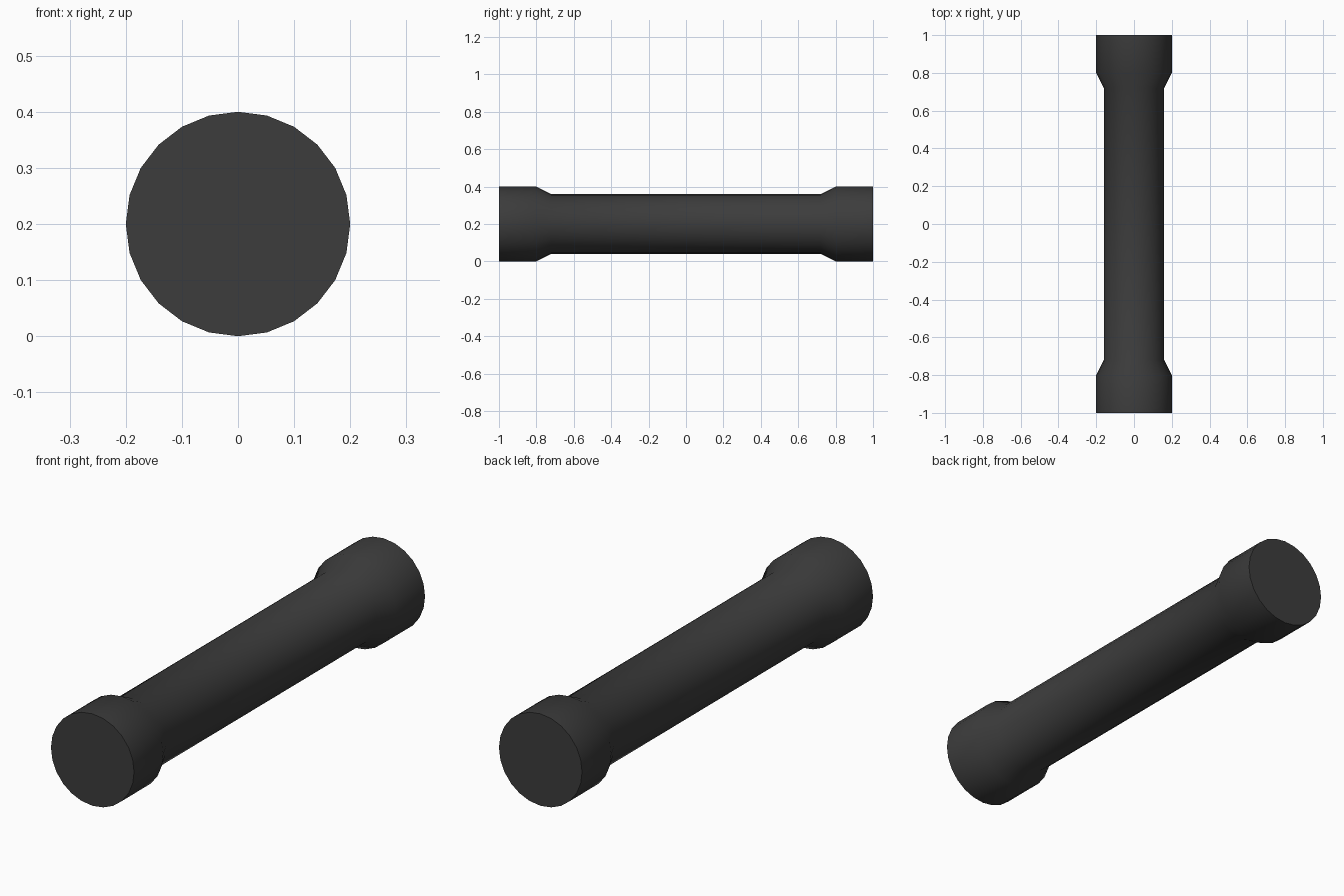
import bpy, bmesh
from math import sin, cos, tau, radians

if "Cube" in bpy.data.objects:
    bpy.data.objects.remove(bpy.data.objects["Cube"])

SIDES = 24
# (y, radius) along one half; mirrored for the other end
half = [(-1.0, 0.20), (-0.80, 0.20), (-0.72, 0.16)]
profile = half + [(-y, r) for y, r in reversed(half)]

# Turned bar: thin shaft flaring into a thicker collar at each end
bm = bmesh.new()
rings = [[bm.verts.new((r * sin(tau * i / SIDES), y, 0.2 + r * cos(tau * i / SIDES)))
          for i in range(SIDES)] for y, r in profile]
for a, b in zip(rings, rings[1:]):
    for i in range(SIDES):
        j = (i + 1) % SIDES
        bm.faces.new((a[i], a[j], b[j], b[i]))

# Flat end caps
bm.faces.new(rings[0])
bm.faces.new(rings[-1])
bmesh.ops.recalc_face_normals(bm, faces=bm.faces)

mesh = bpy.data.meshes.new("flared_bar")
bm.to_mesh(mesh)
bm.free()
bar = bpy.data.objects.new("flared_bar", mesh)
bpy.context.collection.objects.link(bar)

# Dark rubber-like finish
dark = bpy.data.materials.new("dark_grey")
dark.diffuse_color = (0.045, 0.045, 0.045, 1)
dark.use_nodes = True
dark.node_tree.nodes["Principled BSDF"].inputs["Base Color"].default_value = dark.diffuse_color
mesh.materials.append(dark)

# Smooth sides, crisp end rims
bpy.context.view_layer.objects.active = bar
bar.select_set(True)
bpy.ops.object.shade_smooth_by_angle(angle=radians(35))
